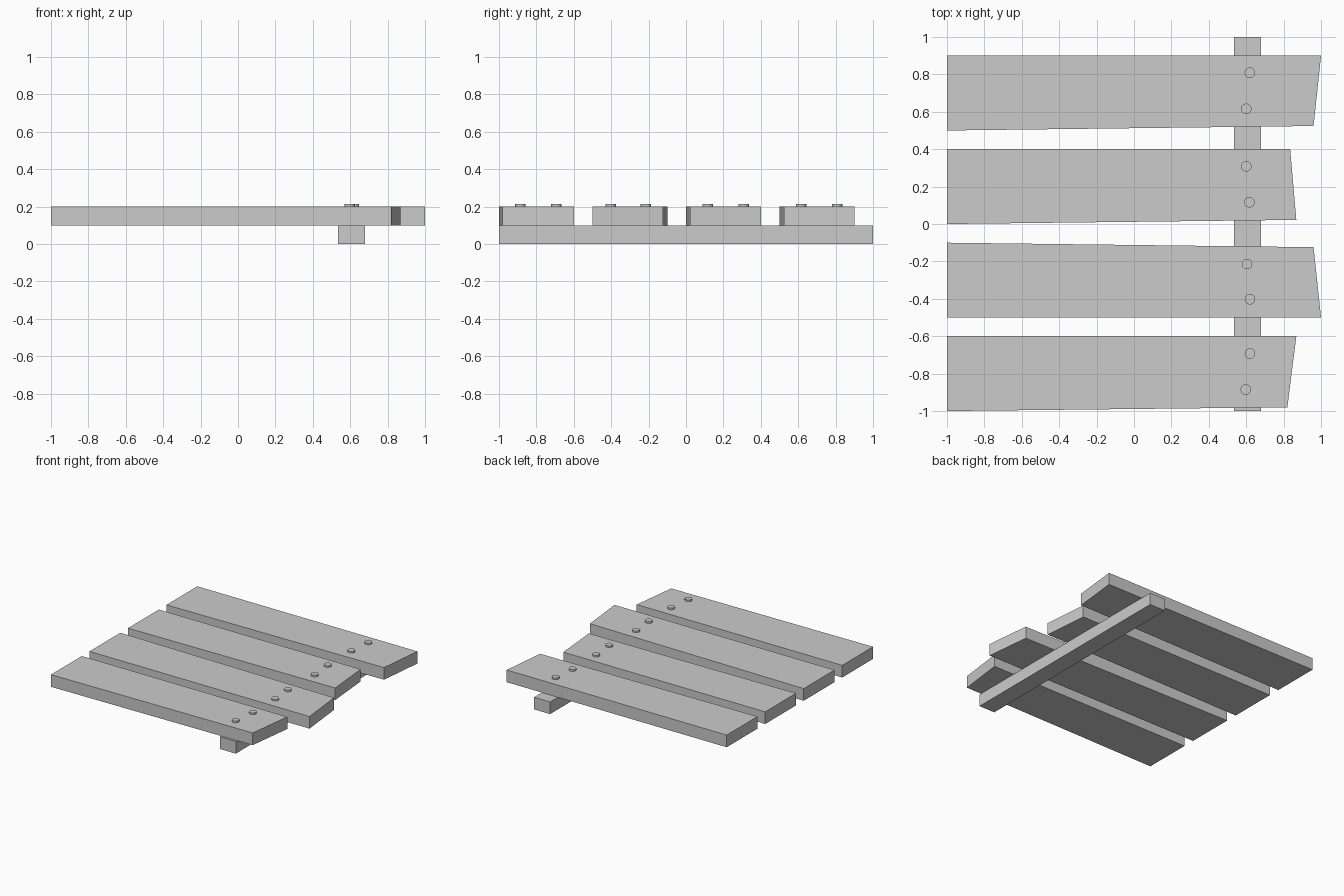
import bpy, bmesh
from math import radians

if "Cube" in bpy.data.objects:
    bpy.data.objects.remove(bpy.data.objects["Cube"])


def prism(name, outline, z0, z1):
    """Extrude a counter-clockwise xy outline from z0 up to z1."""
    bm = bmesh.new()
    face = bm.faces.new([bm.verts.new((x, y, z0)) for x, y in outline])
    ext = bmesh.ops.extrude_face_region(bm, geom=[face])
    top = [v for v in ext["geom"] if isinstance(v, bmesh.types.BMVert)]
    bmesh.ops.translate(bm, verts=top, vec=(0, 0, z1 - z0))
    bmesh.ops.recalc_face_normals(bm, faces=bm.faces)
    mesh = bpy.data.meshes.new(name)
    bm.to_mesh(mesh)
    bm.free()
    obj = bpy.data.objects.new(name, mesh)
    bpy.context.collection.objects.link(obj)
    return obj


def nail(name, x, y):
    """Low round nail head sitting on a plank."""
    bpy.ops.mesh.primitive_cylinder_add(vertices=24, radius=0.028, depth=0.018,
                                        location=(x, y, 0.205))
    bpy.context.object.name = name
    bpy.ops.object.shade_smooth_by_angle(angle=radians(30))


# Support beam under the planks
prism("support_beam", [(0.535, -1), (0.68, -1), (0.68, 1), (0.535, 1)], 0, 0.1)

# Planks: left edge y low/high, right end lower and upper corners, two nails
planks = [
    (-1.0, -0.6, (0.82, -0.98), (0.868, -0.6), [(0.597, -0.885), (0.62, -0.693)]),
    (-0.5, -0.1, (1.0, -0.5), (0.96, -0.124), [(0.62, -0.402), (0.604, -0.214)]),
    (0.0, 0.4, (0.868, 0.022), (0.835, 0.4), [(0.617, 0.116), (0.60, 0.308)]),
    (0.5, 0.9, (0.96, 0.524), (1.0, 0.9), [(0.60, 0.616), (0.619, 0.809)]),
]
for i, (low, high, end_low, end_high, nails) in enumerate(planks, 1):
    prism(f"plank_{i}", [(-1, low), end_low, end_high, (-1, high)], 0.1, 0.2)
    for j, (x, y) in enumerate(nails, 1):
        nail(f"nail_{i}_{j}", x, y)
